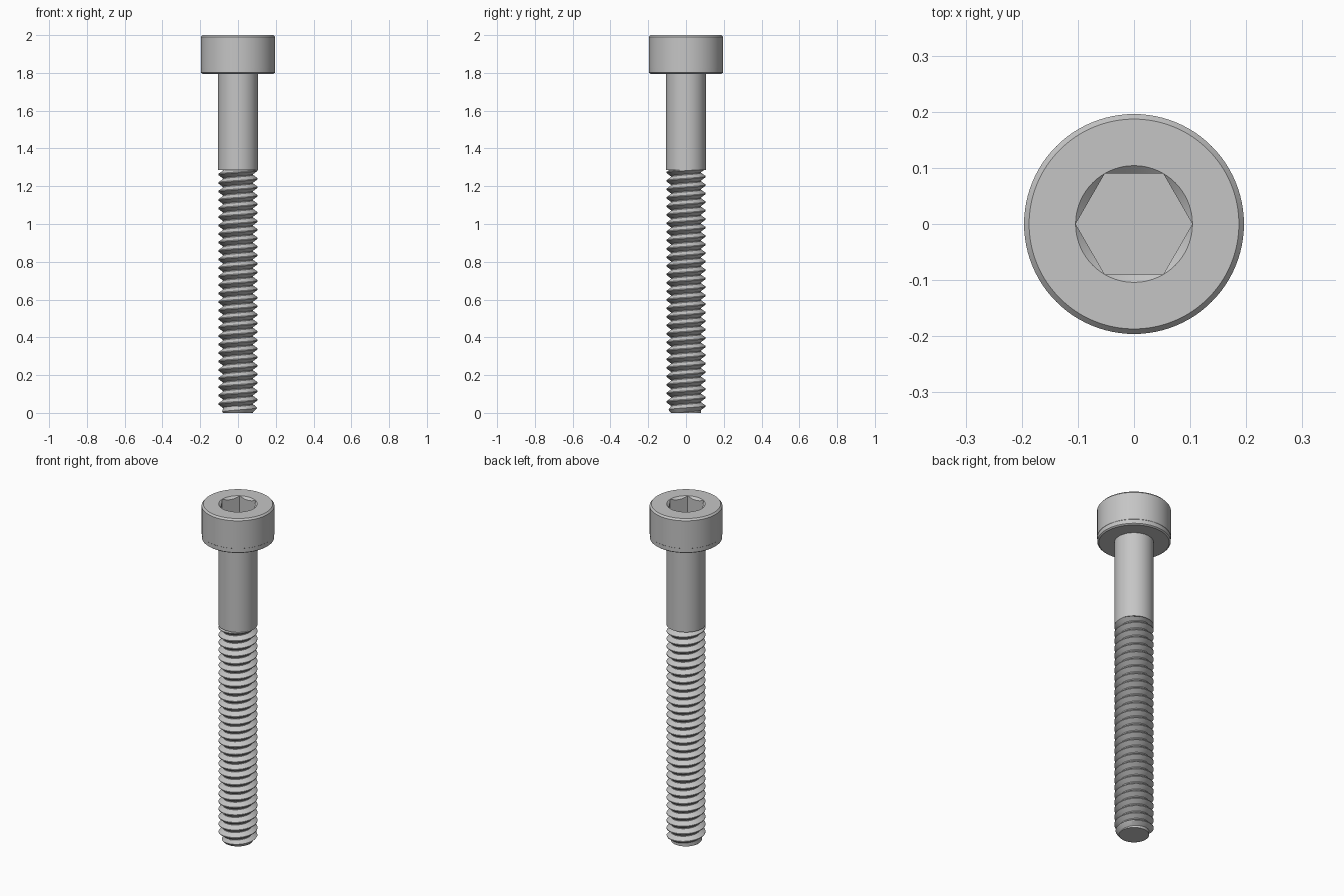
import bpy, bmesh
from math import cos, sin, pi, radians

cube = bpy.data.objects.get("Cube")
if cube:
    bpy.data.objects.remove(cube, do_unlink=True)

steel = bpy.data.materials.new("steel grey")
steel.use_nodes = True
colour = (0.56, 0.56, 0.56, 1)
steel.diffuse_color = colour
steel.node_tree.nodes["Principled BSDF"].inputs["Base Color"].default_value = colour

SEG = 96
HEAD_TOP, HEAD_BASE = 2.0, 1.795
SHANK_R, SHANK_END = 0.105, 1.285
PITCH, ROOT_R = 0.045, 0.08
HEX_R = 0.104


def finish(name, bm, angle=30):
    """Turn a bmesh into a smooth-shaded object that keeps its sharp edges."""
    bmesh.ops.remove_doubles(bm, verts=bm.verts, dist=1e-5)
    bmesh.ops.dissolve_degenerate(bm, edges=bm.edges, dist=1e-5)
    bmesh.ops.recalc_face_normals(bm, faces=bm.faces)
    mesh = bpy.data.meshes.new(name)
    bm.to_mesh(mesh)
    bm.free()
    mesh.materials.append(steel)
    obj = bpy.data.objects.new(name, mesh)
    bpy.context.collection.objects.link(obj)
    bpy.ops.object.select_all(action='DESELECT')
    obj.select_set(True)
    bpy.context.view_layer.objects.active = obj
    bpy.ops.object.shade_smooth_by_angle(angle=radians(angle))
    return obj


def loft(name, rings):
    """Skin a list of ring functions, angle -> (radius, z), and cap both ends."""
    bm = bmesh.new()
    rows = []
    for ring in rings:
        row = []
        for i in range(SEG):
            a = 2 * pi * i / SEG
            r, z = ring(a)
            row.append(bm.verts.new((r * cos(a), r * sin(a), z)))
        rows.append(row)
    for low, high in zip(rows, rows[1:]):
        for i in range(SEG):
            j = (i + 1) % SEG
            bm.faces.new((low[i], low[j], high[j], high[i]))
    bm.faces.new(rows[0][::-1])
    bm.faces.new(rows[-1])
    return finish(name, bm)


def circle(r, z):
    return lambda a: (r, z)


def hex_radius(a):
    """Radius of a hexagon with corners on the x axis."""
    return HEX_R * cos(pi / 6) / cos(a % (pi / 3) - pi / 6)


def socket_lip(a):
    r = hex_radius(a)
    return r, HEAD_TOP - (HEX_R - r) * 0.9


def socket_floor(a):
    return hex_radius(a), HEAD_TOP - 0.1


# Head: chamfered cylinder with a countersunk hexagonal socket
loft("head", [
    circle(0.187, HEAD_BASE), circle(0.195, HEAD_BASE + 0.006),
    circle(0.195, HEAD_BASE + 0.03), circle(0.196, HEAD_BASE + 0.031),
    circle(0.196, HEAD_TOP - 0.01), circle(0.187, HEAD_TOP),
    circle(HEX_R, HEAD_TOP), socket_lip, socket_floor])

# Plain shank
loft("shank", [circle(SHANK_R, SHANK_END), circle(SHANK_R, HEAD_BASE + 0.01)])

# Core that closes the tip under the thread
loft("thread_core", [circle(ROOT_R - 0.0005, 0), circle(ROOT_R - 0.0005, SHANK_END + 0.01)])


# Right-handed helical thread, trimmed by the end chamfer
def thread():
    profile = [(0.0, ROOT_R), (0.1, ROOT_R), (0.5, SHANK_R), (0.6, SHANK_R)]
    top = SHANK_END + 0.005
    turns = int(top / PITCH) + 2
    bm = bmesh.new()
    rows = []
    for k in range(-1, turns):
        for offset, radius in profile:
            row = []
            for i in range(SEG + 1):
                a = 2 * pi * i / SEG
                z = min(max((k + offset + i / SEG) * PITCH, 0), top)
                r = min(radius, ROOT_R + z * 0.8, SHANK_R - 0.0005)
                row.append(bm.verts.new((r * cos(a), r * sin(a), z)))
            rows.append(row)
    for low, high in zip(rows, rows[1:]):
        for i in range(SEG):
            quad = (low[i], low[i + 1], high[i + 1], high[i])
            # skip the parts trimmed flat at either end
            if max(v.co.z for v in quad) - min(v.co.z for v in quad) > 1e-6:
                bm.faces.new(quad)
    loose = [v for v in bm.verts if not v.link_faces]
    bmesh.ops.delete(bm, geom=loose, context='VERTS')
    return finish("thread", bm, 25)


thread()
